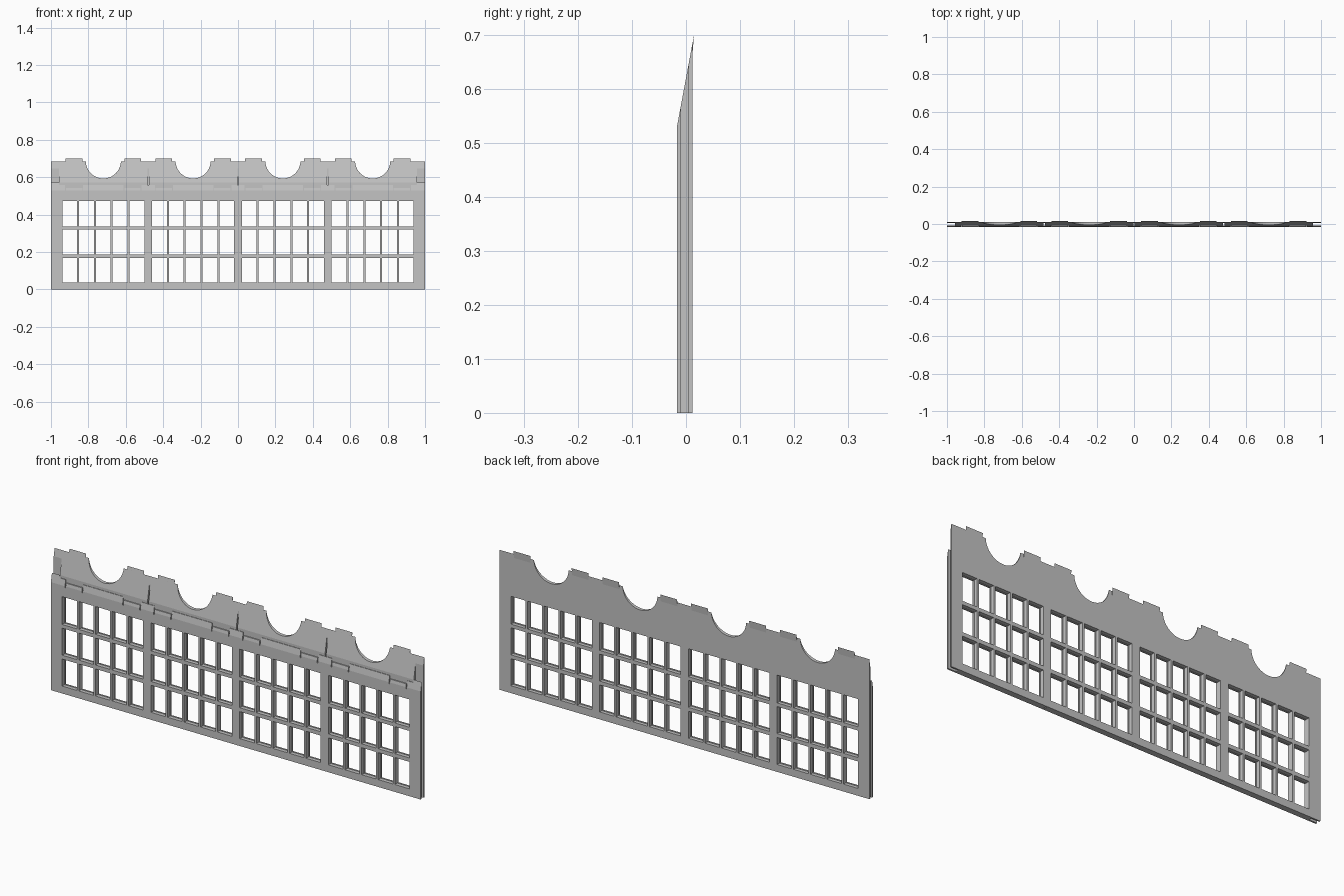
import bpy, bmesh, math
from mathutils import Vector

if "Cube" in bpy.data.objects:
    bpy.data.objects.remove(bpy.data.objects["Cube"])

BAYS = (-0.72, -0.24, 0.24, 0.72)
LOW, HIGH = (-0.017, 0.528), (0.015, 0.70)      # roof pitch line in y, z
SLOPE = (HIGH[1] - LOW[1]) / (HIGH[0] - LOW[0])

grey = bpy.data.materials.new("light grey")
grey.diffuse_color = (0.55, 0.55, 0.55, 1)
grey.use_nodes = True
grey.node_tree.nodes["Principled BSDF"].inputs["Base Color"].default_value = grey.diffuse_color


def finish(bm, name):
    bmesh.ops.recalc_face_normals(bm, faces=bm.faces[:])
    mesh = bpy.data.meshes.new(name)
    bm.to_mesh(mesh)
    bm.free()
    mesh.materials.append(grey)
    obj = bpy.data.objects.new(name, mesh)
    bpy.context.collection.objects.link(obj)


def panes(cx, grow=0.0):
    """Five by three window openings of one bay."""
    loops = []
    for i in range(5):
        x = cx + (i - 2) * 0.0897
        for z0, z1 in ((0.036, 0.168), (0.187, 0.319), (0.337, 0.473)):
            a, b, c, d = x - 0.0395 - grow, x + 0.0395 + grow, z0 - grow, z1 + grow
            loops.append([(a, c), (b, c), (b, d), (a, d)])
    return loops


def arc(cx, r=0.094, zc=0.687):
    """Half-round bite in the top edge, left to right."""
    pts = [(cx - r * math.cos(t), zc - r * math.sin(t))
           for t in (math.pi * k / 20 for k in range(21))]
    return [(cx - r, 0.76)] + pts + [(cx + r, 0.76)]


def sheet(name, outline, holes, y0, y1):
    """Pierced sheet from y0 to y1, its top trimmed to the roof pitch."""
    bm = bmesh.new()
    for loop in [outline] + holes:
        vs = [bm.verts.new((x, y0, z)) for x, z in loop]
        for i, v in enumerate(vs):
            bm.edges.new((v, vs[(i + 1) % len(vs)]))
    bmesh.ops.triangle_fill(bm, use_beauty=True, edges=bm.edges[:], normal=(0, -1, 0))
    ext = bmesh.ops.extrude_face_region(bm, geom=bm.faces[:], use_keep_orig=True)
    moved = [g for g in ext["geom"] if isinstance(g, bmesh.types.BMVert)]
    bmesh.ops.translate(bm, verts=moved, vec=(0, y1 - y0, 0))
    cut = bmesh.ops.bisect_plane(
        bm, geom=bm.verts[:] + bm.edges[:] + bm.faces[:], dist=1e-6,
        plane_co=Vector((0, *LOW)), plane_no=Vector((0, -SLOPE, 1)).normalized(),
        clear_outer=True)
    rim = [e for e in bm.edges if e.is_boundary]
    if rim:
        bmesh.ops.holes_fill(bm, edges=rim, sides=0)
    finish(bm, name)


all_panes = [p for cx in BAYS for p in panes(cx)]

# Back sheet with the half-round bites
top = [(-1, 0.76)] + [p for cx in BAYS for p in arc(cx)] + [(1, 0.76)]
sheet("back_sheet", [(1, 0), (-1, 0)] + top, all_panes, 0.005, 0.012)

# Core, one piece per bay, with narrow slits between
for cx in BAYS:
    a, b = cx - 0.237, cx + 0.237
    outline = [(b, 0), (a, 0), (a, 0.76)] + arc(cx) + [(b, 0.76)]
    sheet("core_panel", outline, panes(cx, 0.002), -0.009, 0.005)

# Front sheet, its top edge stepped and notched in each bay
top = [(-1, 0.6), (-0.965, 0.6)]
for cx in BAYS:
    half = [(-0.235, 0.558), (-0.204, 0.558), (-0.204, 0.519), (-0.200, 0.519),
            (-0.200, 0.543), (-0.112, 0.543), (-0.112, 0.519), (-0.108, 0.519),
            (-0.108, 0.558)]
    top += [(cx + x, z) for x, z in half] + [(cx - x, z) for x, z in reversed(half)]
top += [(0.965, 0.6), (1, 0.6)]
sheet("front_sheet", [(1, 0), (-1, 0)] + top, all_panes, -0.017, -0.009)

# Thin wedge tabs along the rear top edge
for cx in BAYS:
    for side in (-1, 1):
        bm = bmesh.new()
        ends = []
        for x in (cx + side * 0.112, cx + side * 0.202):
            ends.append([bm.verts.new((x, y, z)) for y, z in
                         ((0.012, 0.665), (0.015, 0.70), (0.012, 0.684))])
        bm.faces.new(ends[0])
        bm.faces.new(ends[1])
        for i in range(3):
            j = (i + 1) % 3
            bm.faces.new((ends[0][i], ends[0][j], ends[1][j], ends[1][i]))
        finish(bm, "top_tab")
